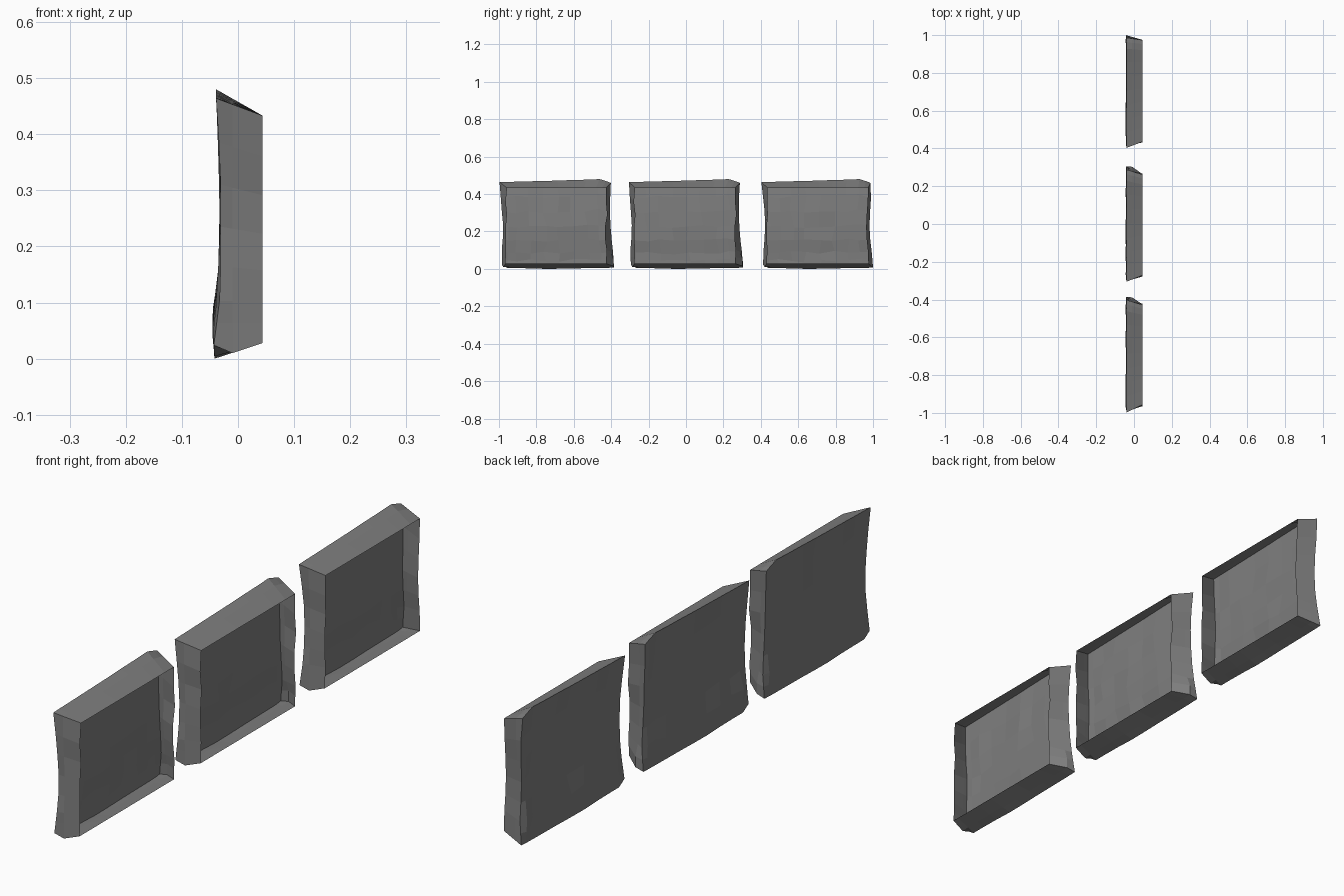
import bpy, bmesh, random

if "Cube" in bpy.data.objects:
    bpy.data.objects.remove(bpy.data.objects["Cube"])

random.seed(4)
LEVELS = [0.0, 0.09, 0.18, 0.32, 0.48, 0.65, 0.82, 1.0]   # row heights as fractions
PANEL_X = [-0.042, -0.043, -0.042, -0.033, -0.031, -0.031, -0.033, -0.039]
RIM_X = [-0.043, -0.038, -0.033, -0.031, -0.031, -0.031, -0.034, -0.039]
COLUMNS = [0.0, 0.05, 0.14, 0.26, 0.39, 0.52, 0.65, 0.78, 0.90, 0.96, 1.0]
TOP = [0.464, 0.465, 0.466, 0.468, 0.470, 0.472, 0.475, 0.477, 0.480, 0.469, 0.460]
BOTTOM = [0.024, 0.004, 0.004, 0.003, 0.0, 0.001, 0.003, 0.004, 0.005, 0.006, 0.008]
ROWS, COLS = len(LEVELS) - 1, len(COLUMNS) - 1
FRONT_X = 0.044

stone = bpy.data.materials.new("grey_stone")
stone.diffuse_color = (0.21, 0.21, 0.21, 1)
stone.use_nodes = True
stone.node_tree.nodes["Principled BSDF"].inputs["Base Color"].default_value = stone.diffuse_color


def along(edge, f):
    """Sample a bottom-to-top list of y positions at height fraction f."""
    stops = [0.0, 0.18, 0.42, 0.65, 0.86, 1.0]
    for i in range(5):
        if f <= stops[i + 1]:
            t = (f - stops[i]) / (stops[i + 1] - stops[i])
            return edge[i] * (1 - t) + edge[i + 1] * t
    return edge[-1]


def make_slab(name, back_left, back_right, front_left, front_right, corner):
    """Hollow chipped stone facing, open towards +x."""
    bm = bmesh.new()

    # Uneven back panel, bulging near the bottom
    back = []
    for r, f in enumerate(LEVELS):
        row = []
        for c, t in enumerate(COLUMNS):
            inner = 0 < r < ROWS and 0 < c < COLS
            x = RIM_X[r] if c in (0, COLS) else PANEL_X[r]
            y = along(back_left, f) * (1 - t) + along(back_right, f) * t
            z = BOTTOM[c] + (TOP[c] - BOTTOM[c]) * f
            if inner:
                x += random.uniform(-0.003, 0.003)
                if 1 < c < COLS - 1:
                    y += random.uniform(-0.012, 0.012)
                    z += random.uniform(-0.008, 0.008)
            row.append(bm.verts.new((x, y, z)))
        back.append(row)
    for r in range(ROWS):
        for c in range(COLS):
            bm.faces.new((back[r][c], back[r + 1][c], back[r + 1][c + 1], back[r][c + 1]))

    # Perimeter of the panel, counter-clockwise
    ring = [(0, c) for c in range(COLS)]
    ring += [(r, COLS) for r in range(ROWS)]
    ring += [(ROWS, c) for c in range(COLS, 0, -1)]
    ring += [(r, 0) for r in range(ROWS, 0, -1)]

    # Sloping walls narrowing to the open front edge
    middle, front = [], []
    for r, c in ring:
        t, f = COLUMNS[c], LEVELS[r]
        b = back[r][c].co
        fy = along(front_left, f) * (1 - t) + along(front_right, f) * t
        fz = 0.028 + 0.405 * f
        k = (-0.010 - b.x) / (FRONT_X - b.x)
        my = b.y + (fy - b.y) * k
        if c == COLS and f < 0.15:
            my += corner
        mz = b.z + (fz - b.z) * k
        if r == 0 and c == 0:                      # chipped lower corner
            mz = 0.010
        middle.append(bm.verts.new((-0.010, my, mz)))
        front.append(bm.verts.new((FRONT_X, fy, fz)))
    outer = [back[r][c] for r, c in ring]
    for a, b in ((outer, middle), (middle, front)):
        for i in range(len(ring)):
            j = (i + 1) % len(ring)
            bm.faces.new((a[i], a[j], b[j], b[i]))

    bmesh.ops.recalc_face_normals(bm, faces=bm.faces)
    mesh = bpy.data.meshes.new(name)
    bm.to_mesh(mesh)
    bm.free()
    mesh.materials.append(stone)
    obj = bpy.data.objects.new(name, mesh)
    bpy.context.collection.objects.link(obj)


# Side edges listed from bottom to top
make_slab("stone_slab_near",
          [-0.985, -0.985, -0.975, -0.985, -0.992, -0.997],
          [-0.385, -0.390, -0.402, -0.407, -0.405, -0.402],
          [-0.965, -0.962, -0.965, -0.957, -0.965, -0.957],
          [-0.428, -0.425, -0.438, -0.422, -0.43, -0.428], 0.012)
make_slab("stone_slab_middle",
          [-0.295, -0.297, -0.288, -0.295, -0.302, -0.305],
          [0.305, 0.299, 0.286, 0.283, 0.283, 0.288],
          [-0.275, -0.272, -0.278, -0.270, -0.280, -0.272],
          [0.262, 0.265, 0.255, 0.268, 0.260, 0.262], 0.014)
make_slab("stone_slab_far",
          [0.412, 0.415, 0.424, 0.420, 0.410, 0.403],
          [1.0, 0.993, 0.980, 0.984, 0.990, 0.986],
          [0.432, 0.436, 0.430, 0.438, 0.434, 0.436],
          [0.975, 0.972, 0.962, 0.966, 0.972, 0.974], 0.0)
